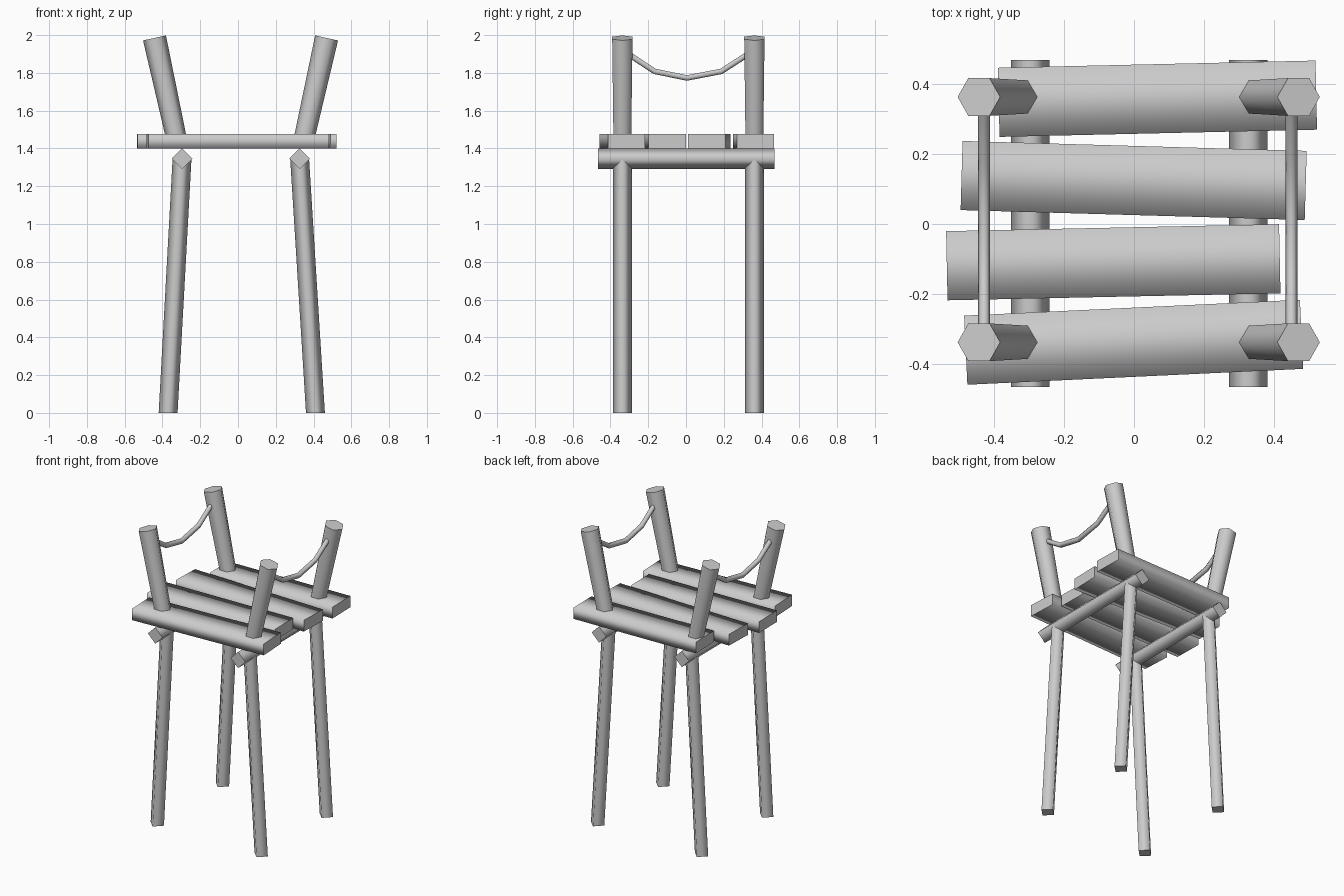
import bpy, bmesh, math
from mathutils import Vector

if "Cube" in bpy.data.objects:
    bpy.data.objects.remove(bpy.data.objects["Cube"])


def bar(name, a, b, u, v, ra=1.0, rb=1.0, sides=4, phase=0.0):
    """Prism from a to b; the section spans u and v. Sides smooth, caps flat."""
    a, b, u, v = Vector(a), Vector(b), Vector(u), Vector(v)
    bm = bmesh.new()
    rings = []
    for c, r in ((a, ra), (b, rb)):
        ring = []
        for i in range(sides):
            t = phase + 2 * math.pi * i / sides
            ring.append(bm.verts.new(c + r * (math.cos(t) * u + math.sin(t) * v)))
        rings.append(ring)
    lo, hi = rings
    for i in range(sides):
        j = (i + 1) % sides
        bm.faces.new((lo[i], lo[j], hi[j], hi[i])).smooth = True
    bm.faces.new(lo[::-1])
    bm.faces.new(hi)
    bmesh.ops.recalc_face_normals(bm, faces=bm.faces[:])
    me = bpy.data.meshes.new(name)
    bm.to_mesh(me)
    bm.free()
    ob = bpy.data.objects.new(name, me)
    bpy.context.collection.objects.link(ob)
    return ob


X, Y, Z = (1, 0, 0), (0, 1, 0), (0, 0, 1)
ROWS = (("front", -0.337), ("back", 0.362))

# per side: foot x, beam x, post base x, post top x, rope x
SIDES = (("left", -0.37, -0.296, -0.321, -0.442, -0.427),
         ("right", 0.41, 0.326, 0.345, 0.469, 0.449))

for side, foot, beam, base, top, rope in SIDES:
    # support beam with diamond section
    bar(f"{side}_beam", (beam, -0.465, 1.346), (beam, 0.468, 1.346), X, Z, 0.055, 0.055)

    for row, y in ROWS:
        # splayed leg
        bar(f"{row}_{side}_leg", (foot, y, 0), (beam, y, 1.35), X, Y, 0.05, 0.05)
        # outward leaning six-sided post, wider at the top
        a, b = Vector((base, y, 1.43)), Vector((top, y, 1.985))
        d = (b - a).normalized()
        bar(f"{row}_{side}_post", a, b, (d.z, 0, -d.x), Y, 0.054, 0.062, 6)

    # sagging rope between the posts
    pts = [(-0.337, 1.92), (-0.166, 1.808), (0.005, 1.773), (0.187, 1.808), (0.36, 1.92)]
    cu = bpy.data.curves.new(f"{side}_rope", "CURVE")
    cu.dimensions = "3D"
    cu.bevel_depth = 0.017
    cu.bevel_resolution = 1
    cu.use_fill_caps = True
    sp = cu.splines.new("POLY")
    sp.points.add(len(pts) - 1)
    for p, (y, z) in zip(sp.points, pts):
        p.co = (rope, y, z, 1)
    sp.use_smooth = True
    bpy.context.collection.objects.link(bpy.data.objects.new(f"{side}_rope", cu))

# seat planks: centre x, centre y, length, angle in degrees
PLANKS = ((-0.001, -0.337, 0.958, 2.7), (-0.059, -0.109, 0.949, 1.2),
          (-0.001, 0.124, 0.981, -1.65), (0.067, 0.357, 0.905, 1.3))
K = math.sqrt(2)
for n, (x, y, length, deg) in enumerate(PLANKS, 1):
    t = math.radians(deg)
    along = Vector((math.cos(t), math.sin(t), 0))
    across = Vector((-math.sin(t), math.cos(t), 0)) * 0.0985 * K
    c = Vector((x, y, 1.4385))
    bar(f"seat_plank_{n}", c - along * length / 2, c + along * length / 2,
        across, Vector(Z) * 0.0385 * K, phase=math.pi / 4)
